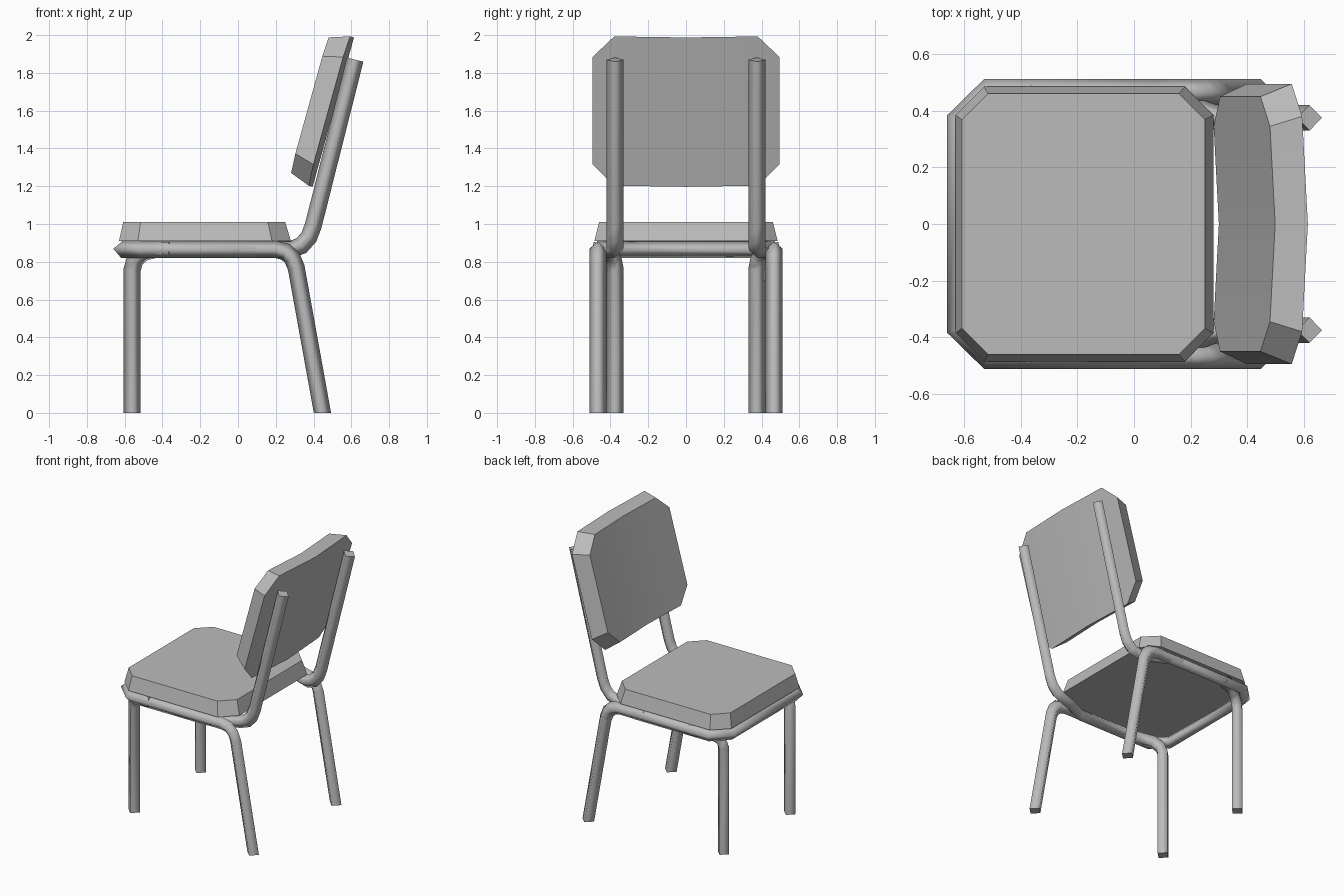
import bpy, bmesh
from mathutils import Vector

cube = bpy.data.objects.get("Cube")
if cube:
    bpy.data.objects.remove(cube, do_unlink=True)

grey = bpy.data.materials.new("plain grey")
grey.use_nodes = True
COLOR = (0.5, 0.5, 0.5, 1)
grey.diffuse_color = COLOR
grey.node_tree.nodes["Principled BSDF"].inputs["Base Color"].default_value = COLOR
RADIUS = 0.045


def finish(name, bm):
    bmesh.ops.recalc_face_normals(bm, faces=bm.faces)
    mesh = bpy.data.meshes.new(name)
    bm.to_mesh(mesh)
    bm.free()
    mesh.materials.append(grey)
    obj = bpy.data.objects.new(name, mesh)
    bpy.context.collection.objects.link(obj)
    return obj


def bridge(bm, a, b, smooth=False):
    for i in range(len(a)):
        j = (i + 1) % len(a)
        bm.faces.new((a[i], a[j], b[j], b[i])).smooth = smooth


def tube(name, path):
    """Sweep a four-sided section along a path with mitred bends."""
    pts = [Vector(p) for p in path]
    dirs = [(b - a).normalized() for a, b in zip(pts, pts[1:])]
    side = Vector((0, 1, 0))
    other = dirs[0].cross(side).normalized()
    side = other.cross(dirs[0])
    ring = [pts[0] + v * RADIUS for v in (side, other, -side, -other)]
    bm = bmesh.new()
    rings = []
    for i, p in enumerate(pts):
        d_in = dirs[max(i - 1, 0)]
        normal = d_in + dirs[min(i, len(dirs) - 1)]
        if p.z == 0:  # feet are cut level with the floor
            normal = Vector((0, 0, 1))
        ring = [v + d_in * ((p - v).dot(normal) / d_in.dot(normal)) for v in ring]
        rings.append([bm.verts.new(v) for v in ring])
    for a, b in zip(rings, rings[1:]):
        bridge(bm, a, b, True)
    bm.faces.new(rings[0])
    bm.faces.new(rings[-1])
    return finish(name, bm)


# Continuous frame: upright, seat rail, front corner, then mirrored back
half = [(0.62, 0.375, 1.87), (0.398, 0.375, 0.99), (0.375, 0.375, 0.93),
        (0.335, 0.375, 0.885), (0.28, 0.378, 0.865), (0.2, 0.405, 0.865),
        (0.08, 0.467, 0.865), (-0.511, 0.467, 0.865), (-0.615, 0.365, 0.865)]
tube("seat_and_back_frame", half + [(x, -y, z) for x, y, z in reversed(half)])

# Legs, bending into the rail
for s, label in ((1, "left"), (-1, "right")):
    tube("front_leg_" + label,
         [(-0.56, 0.375 * s, 0), (-0.56, 0.375 * s, 0.76), (-0.545, 0.385 * s, 0.81),
          (-0.505, 0.41 * s, 0.845), (-0.43, 0.452 * s, 0.863), (-0.36, 0.467 * s, 0.865)])
    tube("rear_leg_" + label,
         [(0.447, 0.467 * s, 0), (0.308, 0.467 * s, 0.77), (0.287, 0.467 * s, 0.82),
          (0.252, 0.467 * s, 0.853), (0.2, 0.467 * s, 0.865), (0, 0.467 * s, 0.865)])


# Seat cushion: clipped rectangle tapering upward
def octagon(bm, x0, x1, y, c, z):
    quarter = [(x0, y - c), (x0 + c, y), (x1 - c, y), (x1, y - c)]
    outline = quarter + [(px, -py) for px, py in reversed(quarter)]
    return [bm.verts.new((px, py, z)) for px, py in outline]


bm = bmesh.new()
low = octagon(bm, -0.63, 0.28, 0.485, 0.1, 0.91)
high = octagon(bm, -0.608, 0.25, 0.46, 0.092, 1.01)
bridge(bm, low, high)
bm.faces.new(low)
bm.faces.new(high)
finish("seat_cushion", bm)

# Backrest: tilted clipped panel, gently curved around the sitter
up = Vector((0.267, 0, 0.964))
forward = Vector((-0.964, 0, 0.267))
base = Vector((0.395, 0, 1.197))
bm = bmesh.new()


def panel_ring(width, clip, v0, v1, depth):
    inner = width - clip
    right = [(0, v0), (inner, v0), (width, v0 + clip), (width, v1 - clip), (inner, v1)]
    outline = right + [(0, v1)] + [(-y, v) for y, v in reversed(right[1:])]
    return [bm.verts.new(base + up * v + forward * (depth + 0.055 * abs(y))
                         + Vector((0, y, 0))) for y, v in outline]


rear = panel_ring(0.495, 0.115, 0, 0.82, 0)
front = panel_ring(0.45, 0.105, 0.04, 0.785, 0.11)
bridge(bm, rear, front)
for r in (rear, front):
    for ids in ((0, 1, 4, 5), (1, 2, 3, 4), (0, 5, 6, 9), (9, 6, 7, 8)):
        bm.faces.new([r[i] for i in ids])
backrest = finish("backrest", bm)
bpy.ops.object.select_all(action="DESELECT")
backrest.select_set(True)
bpy.context.view_layer.objects.active = backrest
bpy.ops.object.shade_smooth_by_angle(angle=0.5)
